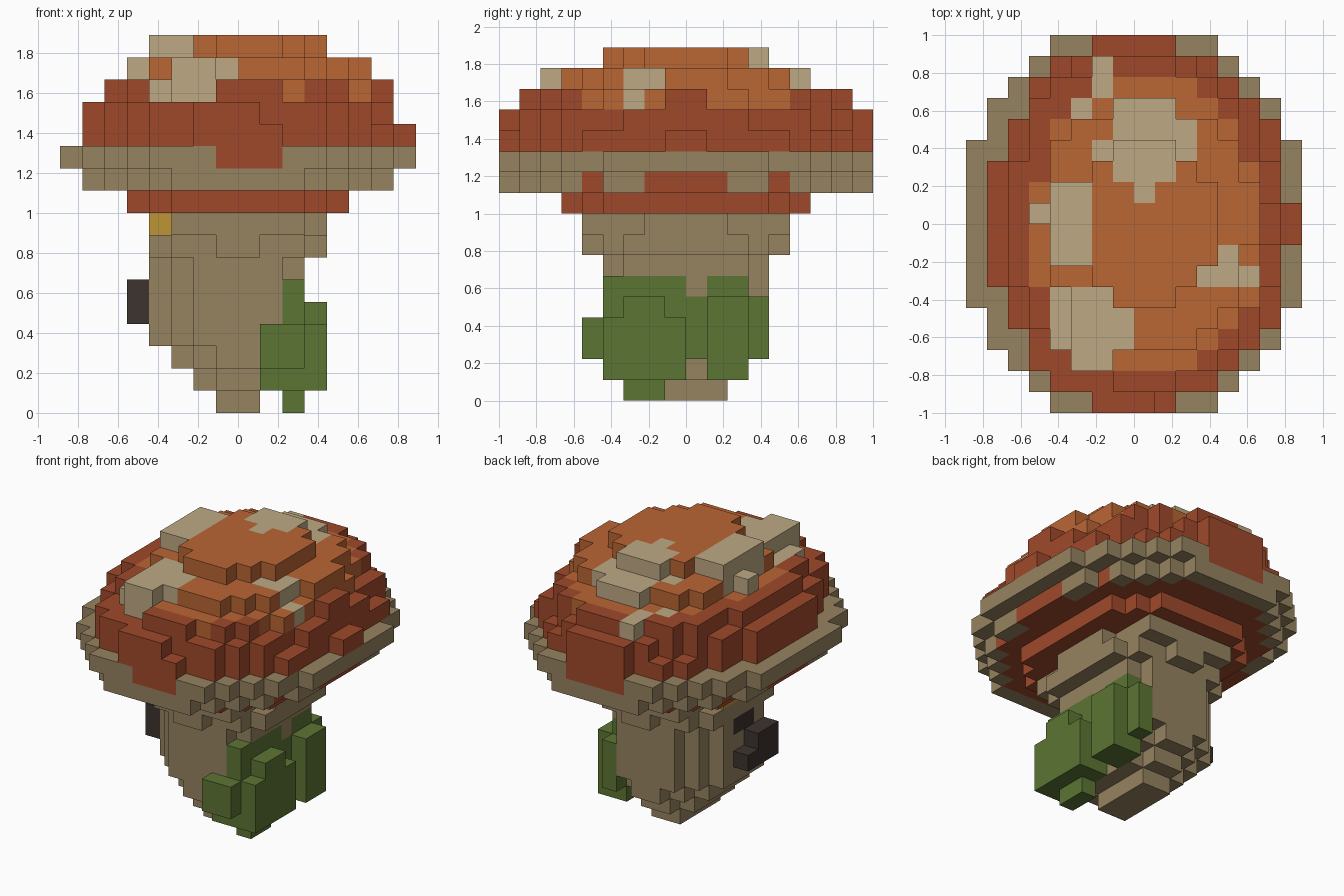
import bpy, bmesh

cube = bpy.data.objects.get("Cube")
if cube:
    bpy.data.objects.remove(cube)

U = 1 / 9          # edge length of one block
cells = {}         # (x, y, z) block -> part name

COLOURS = {        # part: (material name, sRGB colour)
    "stem": ("stem tan", (150, 131, 96)),
    "cap_rim": ("stem tan", (150, 131, 96)),
    "cap_lower": ("brick red", (160, 73, 43)),
    "cap_crown": ("burnt orange", (186, 102, 52)),
    "cap_spots": ("pale beige", (190, 169, 132)),
    "moss": ("moss green", (92, 117, 52)),
    "bark_knot": ("dark brown", (60, 51, 46)),
    "gold_fleck": ("gold", (191, 149, 54)),
}


def row(part, z, y, a, b):
    """Fill one row of blocks from x = a to x = b."""
    for x in range(a, b):
        cells[x, y, z] = part


def box(part, xs, ys, zs):
    for z in range(*zs):
        for y in range(*ys):
            row(part, z, y, *xs)


def disc(part, z, halves):
    """Layer mirrored in x and y, from half widths outward from the middle."""
    for y, w in enumerate(halves):
        row(part, z, y, -w, w)
        row(part, z, -1 - y, -w, w)


def layer(part, z, first, spans):
    """Uneven layer, spans listed from the front row backwards."""
    for i, (a, b) in enumerate(spans):
        row(part, z, first + i, a, b)


# Stem, widening upwards
STEM = [[1, 1], [2, 2, 1], [3, 3, 2, 1], [3, 3, 3, 2], [3, 3, 3, 2],
        [3, 3, 3, 2], [3, 3, 3, 2], [4, 4, 4, 3, 1], [3, 3, 3, 3, 3]]
for z, halves in enumerate(STEM):
    disc("stem", z, halves)
box("stem", (-4, -3), (-2, 2), (3, 8))
box("stem", (3, 4), (-2, 2), (8, 9))
box("gold_fleck", (-4, -3), (0, 2), (8, 9))

# Dark knot on the right side of the stem
box("bark_knot", (-5, -4), (-2, 1), (4, 5))
box("bark_knot", (-5, -4), (-2, 0), (5, 6))
box("bark_knot", (-4, -3), (-1, 1), (6, 7))

# Moss on the left side of the stem: large front lobe, small back lobe
box("moss", (2, 3), (-3, -1), (0, 1))
box("moss", (1, 4), (-4, -3), (1, 4))
box("moss", (2, 4), (-3, 0), (1, 4))
box("moss", (1, 3), (-5, -4), (2, 4))
box("moss", (2, 3), (-4, 4), (2, 5))
box("moss", (3, 4), (-3, -1), (4, 5))
box("moss", (2, 3), (-4, 0), (5, 6))
box("moss", (2, 4), (1, 3), (1, 5))
box("moss", (2, 3), (1, 3), (5, 6))

# Underside of the cap and its rim
disc("cap_lower", 9, [5, 5, 5, 5, 4, 3])
disc("cap_lower", 10, [7, 7, 7, 7, 6, 6, 5, 4, 3])
for (x, y, z) in [c for c in cells if c[2] == 10]:
    edge = any((x + i, y + j, z) not in cells
               for i, j in ((1, 0), (-1, 0), (0, 1), (0, -1)))
    if edge and y not in (-5, -2, -1, 0, 1, 4):
        cells[x, y, z] = "cap_rim"
disc("cap_rim", 11, [8, 8, 8, 8, 7, 7, 6, 5, 4])
row("cap_lower", 11, -9, -1, 2)
row("cap_lower", 11, 8, -2, 2)

# Red body of the cap
layer("cap_lower", 12, -9, [
    (-2, 2), (-4, 4), (-5, 5), (-5, 6), (-6, 7), (-6, 7), (-7, 7), (-7, 7),
    (-7, 8), (-7, 8), (-7, 7), (-7, 7), (-6, 7), (-6, 7), (-5, 6), (-5, 5),
    (-4, 4), (-2, 2)])
layer("cap_lower", 13, -9, [
    (-2, 1), (-4, 4), (-5, 5), (-5, 6), (-6, 6), (-6, 6), (-7, 7), (-7, 7),
    (-7, 7), (-7, 7), (-7, 7), (-7, 7), (-6, 6), (-6, 6), (-5, 6), (-4, 4),
    (-3, 3), (-2, 2)])
layer("cap_lower", 14, -8, [
    (-1, 2), (-3, 4), (-4, 5), (-5, 5), (-5, 6), (-6, 6), (-6, 6), (-6, 7),
    (-6, 7), (-6, 6), (-6, 6), (-5, 5), (-5, 5), (-5, 5), (-4, 4), (-2, 2)])

# Orange crown
layer("cap_crown", 14, -7, [
    (-1, 3), (-4, 4), (-4, 5), (-4, 6), (-5, 6), (-5, 6), (-5, 6), (-5, 6),
    (-5, 6), (-4, 6), (-4, 5), (-4, 5), (-3, 4), (-1, 3)])
layer("cap_crown", 15, -7, [
    (-3, -1), (-3, 3), (-3, 4), (-3, 5), (-4, 5), (-4, 5), (-4, 6), (-5, 6),
    (-4, 6), (-4, 5), (-4, 5), (-3, 4), (-1, 2)])
layer("cap_crown", 16, -4, [
    (-1, 2), (-2, 3), (-4, 4), (-4, 4), (-4, 4), (-4, 4), (-2, 3), (-1, 2)])

# Pale spots: (row, from, to), recolouring every crown block in the column
SPOTS = [(7, -2, -1), (6, -2, -1), (5, -3, -2), (5, -1, 2), (4, -1, 3),
         (3, -2, 3), (2, -1, 2), (1, 0, 1), (1, -4, -2), (0, -5, -2),
         (-1, -4, -2), (-2, -4, -2), (-2, 4, 5), (-3, 3, 6), (-4, -4, -1),
         (-5, -4, 0), (-6, -4, 0), (-7, -3, -1)]
for y, a, b in SPOTS:
    for x in range(a, b):
        for z in (14, 15, 16):
            if (x, y, z) in cells:
                cells[x, y, z] = "cap_spots"


def material(name, rgb):
    mat = bpy.data.materials.get(name)
    if mat:
        return mat
    mat = bpy.data.materials.new(name)
    lin = [((c / 255 + 0.055) / 1.055) ** 2.4 for c in rgb] + [1]
    mat.use_nodes = True
    mat.diffuse_color = lin
    bsdf = mat.node_tree.nodes["Principled BSDF"]
    bsdf.inputs["Base Color"].default_value = lin
    bsdf.inputs["Roughness"].default_value = 0.9
    return mat


# Exposed block sides become quads, one object per part
for part, (mat_name, rgb) in COLOURS.items():
    bm = bmesh.new()
    verts = {}

    def vert(p):
        if p not in verts:
            verts[p] = bm.verts.new([c * U for c in p])
        return verts[p]

    for cell in [c for c, p in cells.items() if p == part]:
        for axis in range(3):
            for side in (0, 1):
                beside = list(cell)
                beside[axis] += 2 * side - 1
                if tuple(beside) in cells:
                    continue
                quad = []
                for i, j in ((0, 0), (1, 0), (1, 1), (0, 1)):
                    p = list(cell)
                    p[axis] += side
                    p[(axis + 1) % 3] += i
                    p[(axis + 2) % 3] += j
                    quad.append(vert(tuple(p)))
                bm.faces.new(quad if side else quad[::-1])
    mesh = bpy.data.meshes.new(part)
    bm.to_mesh(mesh)
    bm.free()
    mesh.materials.append(material(mat_name, rgb))
    bpy.context.collection.objects.link(bpy.data.objects.new(part, mesh))
